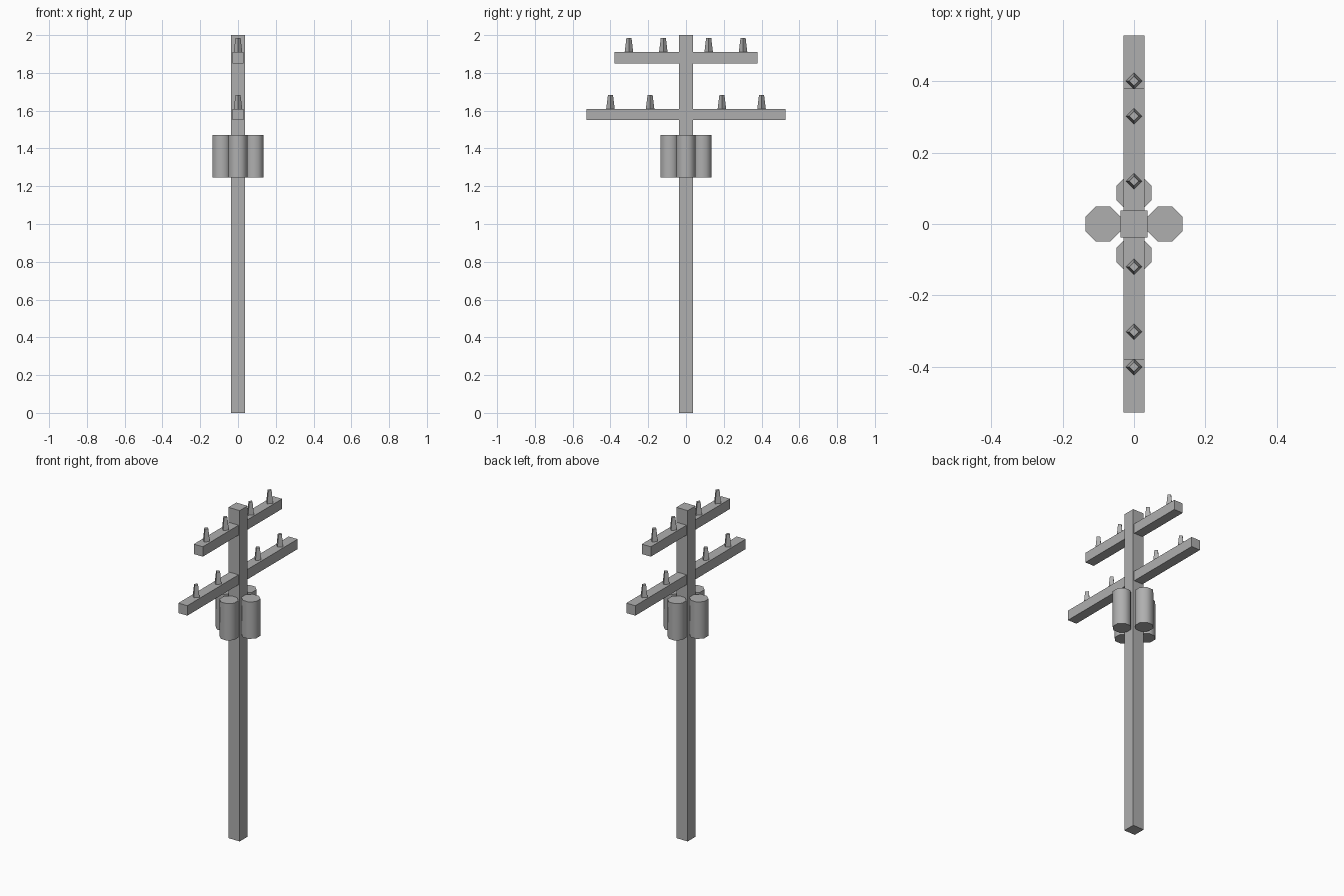
import bpy
import math

if "Cube" in bpy.data.objects:
    bpy.data.objects.remove(bpy.data.objects["Cube"])

# dark grey finish for every part
grey = bpy.data.materials.new("dark_grey")
grey.diffuse_color = (0.43, 0.43, 0.43, 1)
grey.use_nodes = True
grey.node_tree.nodes["Principled BSDF"].inputs["Base Color"].default_value = grey.diffuse_color


def finish(name):
    ob = bpy.context.object
    ob.name = name
    ob.data.materials.append(grey)
    return ob


def box(name, size, centre):
    bpy.ops.mesh.primitive_cube_add(size=1, location=centre)
    finish(name).scale = size
    bpy.ops.object.transform_apply(location=False, rotation=False, scale=True)


# tapered four-sided insulator standing on an arm
def insulator(name, y, z, height):
    bpy.ops.mesh.primitive_cone_add(vertices=4, radius1=0.0225, radius2=0.0135,
                                    depth=height, location=(0, y, z + height / 2))
    finish(name)


# square pole
box("pole", (0.075, 0.075, 2.0), (0, 0, 1.0))

# crossarms: half length, underside height, insulator height and distances
arm_height = 0.06
for label, half, z, tall, spots in (("upper", 0.379, 1.85, 0.075, (0.12, 0.302)),
                                    ("lower", 0.527, 1.55, 0.072, (0.19, 0.40))):
    box(label + "_crossarm", (0.06, 2 * half, arm_height), (0, 0, z + arm_height / 2))
    for i, d in enumerate(spots):
        for side, sign in (("left", -1), ("right", 1)):
            insulator(f"{label}_insulator_{side}_{i + 1}", sign * d, z + arm_height, tall)

# four eight-sided transformer cans around the pole, flat side inwards
apothem = 0.049
for i in range(4):
    a = i * math.pi / 2
    r = 0.0375 + apothem
    bpy.ops.mesh.primitive_cylinder_add(
        vertices=8, radius=apothem / math.cos(math.pi / 8), depth=0.223,
        location=(r * math.cos(a), r * math.sin(a), 1.3585),
        rotation=(0, 0, math.pi / 8))
    finish(f"transformer_can_{i + 1}")
    bpy.ops.object.shade_smooth_by_angle(angle=math.radians(50))
